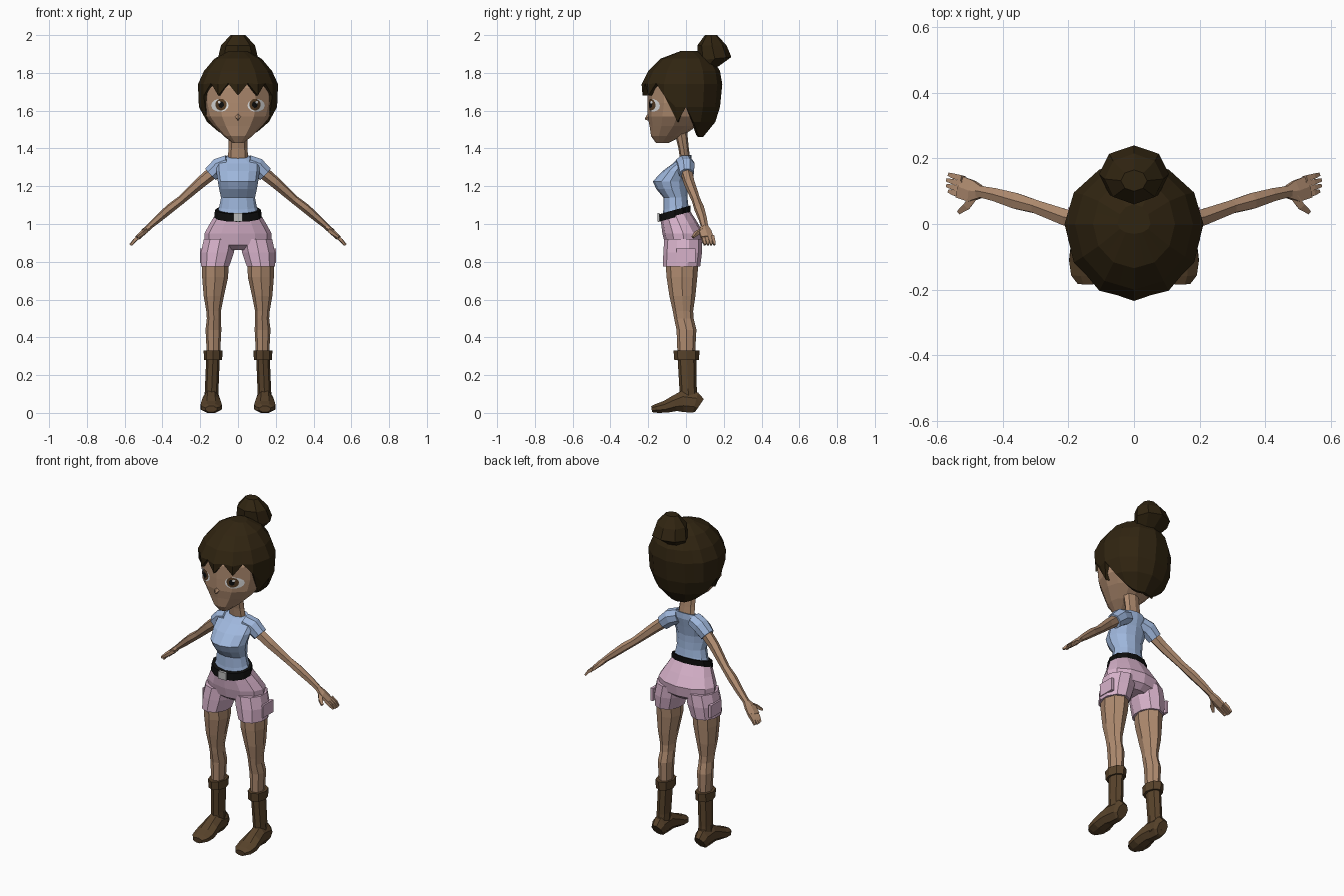
import bpy, bmesh, math
from mathutils import Vector
from mathutils.bvhtree import BVHTree

if "Cube" in bpy.data.objects:
    bpy.data.objects.remove(bpy.data.objects["Cube"])


def material(name, r, g, b):
    m = bpy.data.materials.new(name)
    m.diffuse_color = (r, g, b, 1)
    m.use_nodes = True
    m.node_tree.nodes["Principled BSDF"].inputs["Base Color"].default_value = m.diffuse_color
    return m


SKIN = material("skin", .434, .262, .162)
HAIR = material("dark_brown_hair", .030, .018, .0055)
SHIRT = material("light_blue_cloth", .35, .48, .73)
SHORTS = material("pink_cloth", .69, .45, .60)
BOOT = material("brown_leather", .098, .056, .024)
BLACK = material("black", .004, .004, .004)
GREY = material("buckle_grey", .50, .50, .50)
WHITE = material("eye_white", .80, .80, .80)
IRIS = material("iris_brown", .10, .05, .02)


def finish(name, bm, mat, mirror=False):
    bmesh.ops.remove_doubles(bm, verts=bm.verts, dist=.0005)
    bmesh.ops.recalc_face_normals(bm, faces=bm.faces)
    me = bpy.data.meshes.new(name)
    bm.to_mesh(me)
    bm.free()
    me.materials.append(mat)
    ob = bpy.data.objects.new(name, me)
    bpy.context.collection.objects.link(ob)
    if mirror:
        ob.modifiers.new("mirror", 'MIRROR')
    return ob


def skin_rings(name, rings, mat, mirror=False, caps=True):
    """Join rings of points into a closed tube."""
    bm = bmesh.new()
    vs = [[bm.verts.new(p) for p in r] for r in rings]
    n = len(vs[0])
    for a, b in zip(vs, vs[1:]):
        for i in range(n):
            j = (i + 1) % n
            bm.faces.new((a[i], a[j], b[j], b[i]))
    if caps:
        bm.faces.new(vs[0])
        bm.faces.new(vs[-1])
    return finish(name, bm, mat, mirror)


def upright(name, rows, mat, n=12, cx=None, mirror=False):
    """Rows: z, centre x, half width, front y, back y, tilt."""
    rings = []
    for z, cx, rx, yf, yb, tilt in rows:
        cy, ry = (yf + yb) / 2, (yb - yf) / 2
        ring = []
        for i in range(n):
            t = 2 * math.pi * i / n
            dy = -ry * math.cos(t)
            ring.append((cx + rx * math.sin(t), cy + dy, z + tilt * dy))
        rings.append(ring)
    return skin_rings(name, rings, mat, mirror)


def along(name, rows, mat, n=6, mirror=True):
    """Rows: x, y, z, sideways half size, upward half size."""
    pts = [Vector(r[:3]) for r in rows]
    k = 1 / math.cos(math.pi / n)
    rings = []
    for i, r in enumerate(rows):
        t = (pts[min(i + 1, len(pts) - 1)] - pts[max(i - 1, 0)]).normalized()
        v = t.cross(Vector((0, 0, 1))).normalized()
        w = v.cross(t)
        ang = [2 * math.pi * (j + .5) / n for j in range(n)]
        rings.append([pts[i] + v * r[3] * k * math.cos(a) + w * r[4] * k * math.sin(a) for a in ang])
    return skin_rings(name, rings, mat, mirror)


def box(name, c, s, mat, mirror=False, tilt=0):
    bm = bmesh.new()
    bmesh.ops.create_cube(bm, size=1)
    for v in bm.verts:
        v.co = Vector([c[i] + v.co[i] * s[i] for i in range(3)])
        v.co.x += tilt * (v.co.z - c[2])
    return finish(name, bm, mat, mirror)


# head and neck
head = upright("head", [
    (1.43, 0, .03, -.16, -.09, 0), (1.465, 0, .075, -.185, -.02, 0),
    (1.52, 0, .13, -.193, .06, 0), (1.57, 0, .17, -.203, .11, 0),
    (1.64, 0, .187, -.205, .15, 0), (1.72, 0, .188, -.205, .15, 0),
    (1.80, 0, .15, -.165, .14, 0), (1.86, 0, .06, -.06, .07, 0)], SKIN)
upright("neck", [(1.33, 0, .055, -.03, .025, 0), (1.40, 0, .05, -.04, .015, 0),
                 (1.50, 0, .05, -.065, .005, 0)], SKIN, 8)
bm = bmesh.new()
bmesh.ops.create_cone(bm, cap_ends=True, segments=4, radius1=.022, radius2=.004, depth=.05)
for v in bm.verts:
    low = v.co.z < 0
    v.co = Vector((v.co.x, -.19 if low else -.217, 1.575 + v.co.y * 1.4 if low else 1.557 + v.co.y))
finish("nose", bm, SKIN)

# eyes: thin patches that follow the face
tree = BVHTree.FromObject(head, bpy.context.evaluated_depsgraph_get())


def eye_patch(name, cx, cz, rx, rz, lift, mat):
    bm = bmesh.new()

    def vert(r, a):
        x, z = cx + rx * r * math.cos(a), cz + rz * r * math.sin(a)
        hit = tree.ray_cast(Vector((x, -1, z)), Vector((0, 1, 0)))[0]
        return bm.verts.new((x, hit.y - lift, z))
    n = 14
    mid = vert(0, 0)
    inner, outer = [[vert(r, 2 * math.pi * i / n) for i in range(n)] for r in (.5, 1)]
    for i in range(n):
        j = (i + 1) % n
        bm.faces.new((mid, inner[i], inner[j]))
        bm.faces.new((inner[i], outer[i], outer[j], inner[j]))
    finish(name, bm, mat, True)


eye_patch("eye_white", .096, 1.628, .046, .034, .004, WHITE)
eye_patch("iris", .090, 1.632, .030, .031, .006, IRIS)
eye_patch("pupil", .089, 1.632, .015, .017, .008, BLACK)
eye_patch("eye_glint", .100, 1.645, .007, .007, .0095, WHITE)

# hair cap with jagged fringe, side locks and low nape
PROFILE = [(1.915, .05, .03, .06), (1.875, .125, .135, .14), (1.81, .18, .20, .18),
           (1.74, .212, .235, .192), (1.62, .207, .225, .18), (1.54, .175, .18, .155),
           (1.46, .09, .10, .09)]   # z, half width, front, back
HEM = [1.68, 1.745, 1.68, 1.745, 1.68, 1.54, 1.62, 1.54, 1.49, 1.47, 1.46, 1.46, 1.46]


def hair_point(z, i, s=1):
    for p, q in zip(PROFILE, PROFILE[1:]):
        if z >= q[0]:
            f = (p[0] - z) / (p[0] - q[0])
            w, fr, bk = [p[k] + f * (q[k] - p[k]) for k in (1, 2, 3)]
            break

    def corner(j):
        t = math.pi * j / 12
        c = math.cos(t)
        return Vector((s * w * math.sin(t), -s * c * (fr if c > 0 else bk), z))
    return corner(i) if i % 2 == 0 else (corner(i - 1) + corner(i + 1)) / 2


hems = [HEM[min(i, 24 - i)] for i in range(24)]
rings = [[hair_point(max(p[0], hems[i]), i) for i in range(24)] for p in PROFILE]
rings.append([hair_point(hems[i], i, .82) for i in range(24)])
bm = bmesh.new()
grid = [[bm.verts.new(p) for p in r] for r in rings]
bm.faces.new(grid[0])
for a, b in zip(grid, grid[1:]):
    for i in range(24):
        j = (i + 1) % 24
        bm.faces.new((a[i], a[j], b[j], b[i]))
bmesh.ops.dissolve_degenerate(bm, dist=.0005, edges=bm.edges)
finish("hair", bm, HAIR)
upright("hair_bun", [(1.82, 0, .06, .04, .17, .2), (1.875, 0, .107, .065, .24, .1),
                     (1.945, 0, .09, .06, .215, 0), (2.0, 0, .04, .10, .165, 0)], HAIR, 8)

# shirt, belt and buckle
upright("shirt", [
    (1.05, 0, .115, -.125, .018, .28), (1.09, 0, .10, -.12, .012, .2),
    (1.14, 0, .09, -.12, .008, 0), (1.185, 0, .10, -.157, .008, 0),
    (1.225, 0, .107, -.176, .01, 0), (1.28, 0, .115, -.125, .02, 0),
    (1.325, 0, .115, -.07, .03, .1), (1.355, 0, .075, -.045, .028, .3)], SHIRT)
along("sleeve", [(.05, -.01, 1.325, .045, .04), (.10, 0, 1.305, .045, .045),
                 (.145, .004, 1.263, .037, .04)], SHIRT, 8)
upright("belt", [(1.035, 0, .126, -.145, .025, .28), (1.075, 0, .122, -.14, .025, .28)], BLACK)
box("buckle", (0, -.146, 1.035), (.05, .012, .044), GREY)

# shorts
upright("shorts_hips", [
    (.862, 0, .12, -.07, .05, 0), (.89, 0, .178, -.11, .085, 0),
    (.95, 0, .178, -.125, .095, 0), (1.0, 0, .15, -.13, .06, .1),
    (1.05, 0, .12, -.135, .02, .28)], SHORTS)
upright("shorts_leg", [(.775, .121, .078, -.122, .075, 0), (.85, .109, .092, -.12, .085, 0),
                       (.92, .095, .09, -.115, .085, 0)], SHORTS, 10, mirror=True)
box("shorts_pocket", (.193, 0, .832), (.016, .10, .075), SHORTS, True, .02)

# legs
upright("leg", [
    (.82, .12, .07, -.11, .068, 0), (.72, .121, .069, -.103, .06, 0),
    (.62, .128, .054, -.088, .05, 0), (.54, .129, .039, -.07, .038, 0),
    (.50, .128, .037, -.063, .04, 0), (.44, .13, .042, -.05, .055, 0),
    (.31, .13, .035, -.045, .048, 0)], SKIN, 8, mirror=True)

# boots
upright("boot_shaft", [(.03, .14, .04, -.03, .066, 0), (.13, .139, .036, -.035, .057, 0),
                       (.30, .132, .036, -.045, .055, 0)], BOOT, 8, mirror=True)
upright("boot_cuff", [(.28, .132, .048, -.062, .068, 0), (.33, .132, .05, -.066, .072, 0)],
        BOOT, 8, mirror=True)
along("boot_foot", [
    (.142, .072, .04, .03, .04), (.142, .05, .055, .04, .055),
    (.142, -.015, .062, .043, .058), (.142, -.06, .05, .05, .042),
    (.142, -.11, .032, .056, .032), (.142, -.155, .024, .05, .024),
    (.142, -.182, .02, .03, .016)], BOOT, 8)

# arms and hands
along("arm", [
    (.11, -.002, 1.293, .028, .03), (.20, .017, 1.218, .025, .026),
    (.30, .053, 1.128, .02, .02), (.36, .07, 1.082, .024, .021),
    (.42, .088, 1.03, .02, .018), (.475, .10, .982, .017, .013)], SKIN, 6)
along("palm", [(.465, .098, .99, .017, .013), (.495, .10, .962, .033, .014),
               (.53, .112, .928, .034, .011)], SKIN, 6)
for i in range(4):
    y = .088 + .017 * i
    reach = (.034, .04, .04, .034)[i]
    along("finger_%d" % (i + 1), [
        (.522, y, .935, .0085, .009), (.54 + reach * .2, y + .006, .913, .008, .008),
        (.53 + reach, y + .012, .89, .005, .005)], SKIN, 4)
along("thumb", [(.488, .085, .967, .012, .011), (.51, .055, .95, .011, .009),
                (.535, .036, .93, .006, .005)], SKIN, 4)
